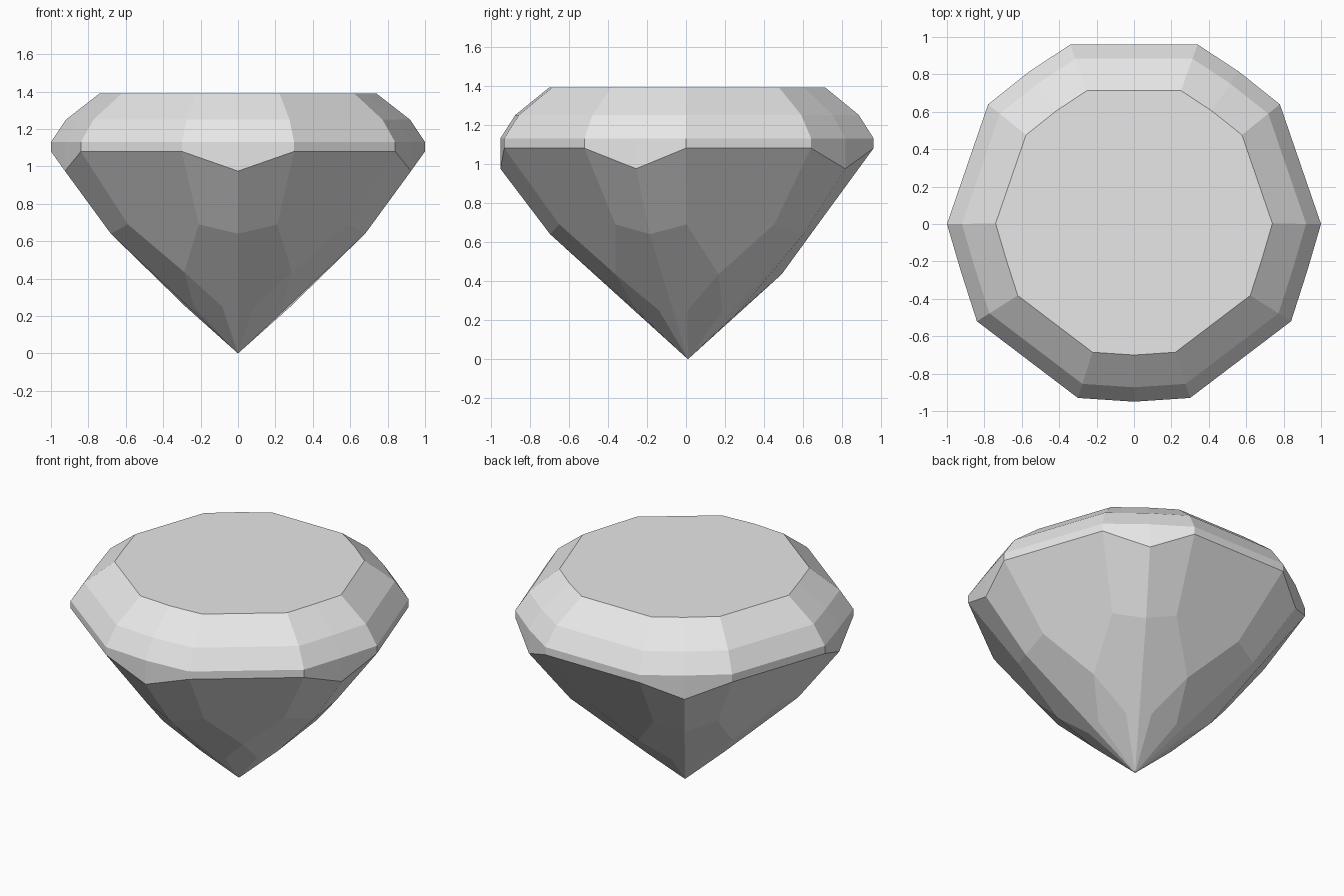
import bpy, bmesh

cube = bpy.data.objects.get("Cube")
if cube:
    bpy.data.objects.remove(cube, do_unlink=True)

# One flat pale grey
mat = bpy.data.materials.new("pale_grey")
mat.use_nodes = True
colour = (0.8, 0.8, 0.8, 1)
mat.diffuse_color = colour
mat.node_tree.nodes["Principled BSDF"].inputs["Base Color"].default_value = colour

# Girdle outline: five corners, each (start, middle, end), anticlockwise from the front
front = [(-0.30, -0.93), (0, -0.95), (0.30, -0.93)]
side = [(0.84, -0.52), (0.925, -0.255), (1.0, 0)]
back = [(0.78, 0.64), (0.56, 0.815), (0.34, 0.96)]


def mirrored(corner):
    return [(-x, y) for x, y in reversed(corner)]


corners = [front, side, back, mirrored(back), mirrored(side)]
outline = [p for c in corners for p in c]
CENTRE_Y = 0.01
bm = bmesh.new()


def vert(p, scale, z):
    return bm.verts.new((p[0] * scale, CENTRE_Y + (p[1] - CENTRE_Y) * scale, z))


# Crown: flat table and sloping bands down to the girdle
rings = [[vert(p, s, z) for p in outline]
         for s, z in ((0.74, 1.39), (0.92, 1.25), (1.0, 1.13))]
rings.append([vert(p, 1.0, 0.975 if i % 3 == 1 else 1.08)
              for i, p in enumerate(outline)])
bm.faces.new(rings[0])
n = len(outline)
for upper, lower in zip(rings, rings[1:]):
    for i in range(n):
        j = (i + 1) % n
        bm.faces.new((upper[i], lower[i], lower[j], upper[j]))

# Pavilion: points for the shoulders, long facet tips, lower ridges and the culet
girdle = rings[-1]
shoulder = [vert(p, 0.735 if i % 3 == 1 else 0.70, 0.64 if i % 3 == 1 else 0.69)
            for i, p in enumerate(outline)]
ridge = {i: vert(p, 0.28, 0.25) for i, p in enumerate(outline) if i % 3 != 1}
culet = bm.verts.new((0, CENTRE_Y, 0))
tips = []
for k in range(5):
    p, q = corners[k][2], corners[(k + 1) % 5][0]
    tips.append(vert(((p[0] + q[0]) / 2, (p[1] + q[1]) / 2), 0.505, 0.435))

for k in range(5):
    a, m, b = 3 * k, 3 * k + 1, 3 * k + 2
    nxt = (b + 1) % n
    # Narrow corner facets
    bm.faces.new((girdle[a], shoulder[a], shoulder[m], girdle[m]))
    bm.faces.new((girdle[m], shoulder[m], shoulder[b], girdle[b]))
    # Long main facet
    bm.faces.new((girdle[b], shoulder[b], tips[k], shoulder[nxt], girdle[nxt]))
    # Lower corner facets either side of the ridge
    bm.faces.new((shoulder[a], tips[k - 1], ridge[a], culet, shoulder[m]))
    bm.faces.new((shoulder[m], culet, ridge[b], tips[k], shoulder[b]))
    # Kite under the long facet
    bm.faces.new((tips[k], ridge[b], culet, ridge[nxt]))

bmesh.ops.recalc_face_normals(bm, faces=bm.faces)
mesh = bpy.data.meshes.new("cut_gem")
bm.to_mesh(mesh)
bm.free()
mesh.materials.append(mat)
gem = bpy.data.objects.new("cut_gem", mesh)
bpy.context.collection.objects.link(gem)
